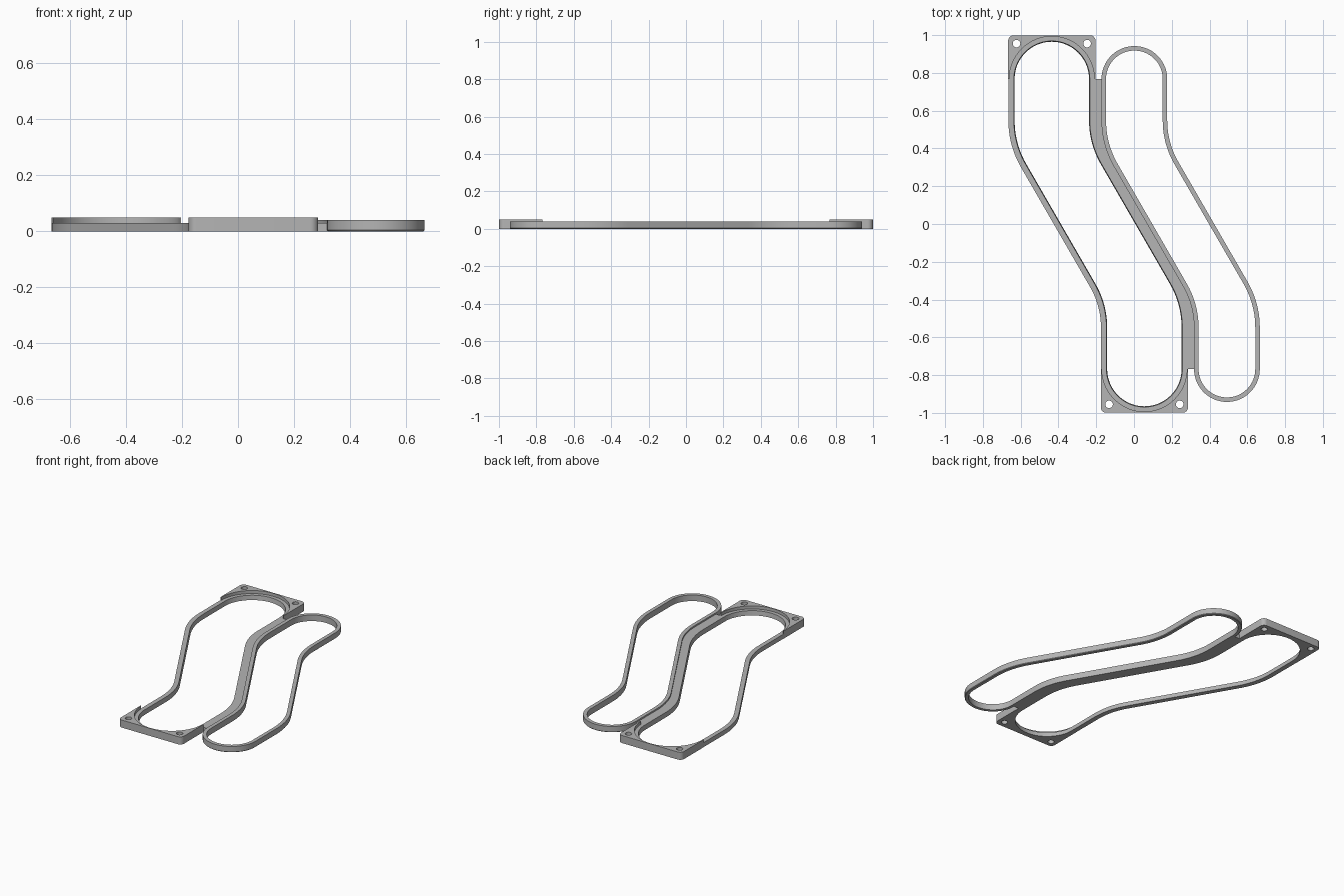
import bpy, bmesh
from math import sin, cos, tan, pi, radians

if "Cube" in bpy.data.objects:
    bpy.data.objects.remove(bpy.data.objects["Cube"], do_unlink=True)

END_Y = 0.768          # centre of the rounded ends
SHIFT = 0.245          # sideways shift of each end
BEND = radians(30)
BEND_R = 0.46
FRAME_W = 0.231        # half width of the end frames
START_Y = SHIFT / tan(BEND) + BEND_R * tan(BEND / 2)

grey = bpy.data.materials.new("plain_grey")
grey.use_nodes = True
grey.diffuse_color = (0.46, 0.46, 0.46, 1)
grey.node_tree.nodes["Principled BSDF"].inputs["Base Color"].default_value = grey.diffuse_color


def finish(obj):
    obj.data.materials.clear()
    obj.data.materials.append(grey)
    bpy.ops.object.select_all(action='DESELECT')
    obj.select_set(True)
    bpy.context.view_layer.objects.active = obj
    if obj.type == 'CURVE':
        bpy.ops.object.convert(target='MESH')
    bpy.ops.object.shade_smooth_by_angle(angle=radians(30))


def side(cx, r, sign):
    """S-shaped side from top to bottom, as (x, y, normal x, normal y)."""
    upper = [(0, END_Y, 0)]
    for i in range(11):
        a = BEND * i / 10
        upper.append((BEND_R * (1 - cos(a)), START_Y - BEND_R * sin(a), a))
    pts = upper + [(2 * SHIFT - x, -y, a) for x, y, a in reversed(upper)]
    x0 = cx - SHIFT + sign * r
    return [(x0 + x, y, sign * cos(a), sign * sin(a)) for x, y, a in pts]


def outline(cx, r, n=40):
    """Closed counterclockwise track around both rounded ends."""
    def cap(x, y, start):
        arc = [start + pi * i / n for i in range(1, n)]
        return [(x + r * cos(a), y + r * sin(a), cos(a), sin(a)) for a in arc]
    return (cap(cx - SHIFT, END_Y, 0) + side(cx, r, -1)
            + cap(cx + SHIFT, -END_Y, pi) + side(cx, r, 1)[::-1])


def loft(name, rows, closed):
    """Join the rows of a cross-section; cap the ends if the path is open."""
    bm = bmesh.new()
    rings = [[bm.verts.new(p) for p in row] for row in rows]
    count = len(rings[0])
    for k, a in enumerate(rings):
        b = rings[(k + 1) % len(rings)]
        for i in range(count if closed else count - 1):
            j = (i + 1) % count
            bm.faces.new((a[i], a[j], b[j], b[i]))
    if not closed:
        bm.faces.new([r[0] for r in rings])
        bm.faces.new([r[-1] for r in rings])
    bmesh.ops.recalc_face_normals(bm, faces=bm.faces)
    mesh = bpy.data.meshes.new(name)
    bm.to_mesh(mesh)
    bm.free()
    obj = bpy.data.objects.new(name, mesh)
    bpy.context.collection.objects.link(obj)
    finish(obj)


def offset(path, d, z):
    return [(x + d * nx, y + d * ny, z) for x, y, nx, ny in path]


def track_ring(name, cx, r, section):
    path = outline(cx, r)
    loft(name, [offset(path, d, z) for d, z in section], True)


def end_frame(name, cx, cy, turn):
    """Square-cornered end with an arched pocket and two screw holes."""
    def arc(x, y, r, a0, a1, n):
        return [(x + r * cos(a0 + (a1 - a0) * i / n),
                 y + r * sin(a0 + (a1 - a0) * i / n)) for i in range(n + 1)]
    c, hole = 0.028, 0.187
    inner = FRAME_W - c
    body = ([(FRAME_W, 0)] + arc(inner, inner, c, 0, pi / 2, 8)
            + arc(-inner, inner, c, pi / 2, pi, 8) + [(-FRAME_W, 0)]
            + arc(0, 0, 0.225, pi, 0, 48))
    holes = [arc(s * hole, hole, 0.02, 0, 2 * pi, 24)[:-1] for s in (-1, 1)]
    curve = bpy.data.curves.new(name, 'CURVE')
    curve.dimensions = '2D'
    curve.fill_mode = 'BOTH'
    curve.extrude = 0.025
    for loop in [body] + holes:
        spline = curve.splines.new('POLY')
        spline.points.add(len(loop) - 1)
        for p, (x, y) in zip(spline.points, loop):
            p.co = (cx + turn * x, cy + turn * y, 0, 1)
        spline.use_cyclic_u = True
    obj = bpy.data.objects.new(name, curve)
    obj.location.z = 0.025
    bpy.context.collection.objects.link(obj)
    finish(obj)


MAIN_X, SMALL_X = -0.19, 0.247
MAIN_R, SMALL_R = 0.197, 0.150
MAIN_WALL, SMALL_WALL = 0.033, 0.024

# Low ring of the main opening, with a slightly tapered inner wall
track_ring("main_ring", MAIN_X, MAIN_R,
           [(0, 0), (MAIN_WALL, 0), (MAIN_WALL, 0.03), (0.004, 0.03)])

# Taller thin ring beside it, with a bevelled lower edge
track_ring("side_ring", SMALL_X, SMALL_R,
           [(0, 0), (SMALL_WALL - 0.004, 0), (SMALL_WALL, 0.004),
            (SMALL_WALL, 0.04), (0, 0.04)])

# Flat web joining the two rings
near = side(MAIN_X, MAIN_R, 1)
far = side(SMALL_X, SMALL_R, -1)
loft("joining_web",
     [offset(near, MAIN_WALL, 0), offset(far, SMALL_WALL - 0.004, 0),
      offset(far, SMALL_WALL - 0.004, 0.03), offset(near, MAIN_WALL, 0.03)], False)

# Raised frames with screw holes at both ends
end_frame("back_frame", MAIN_X - SHIFT, END_Y, 1)
end_frame("front_frame", MAIN_X + SHIFT, -END_Y, -1)
